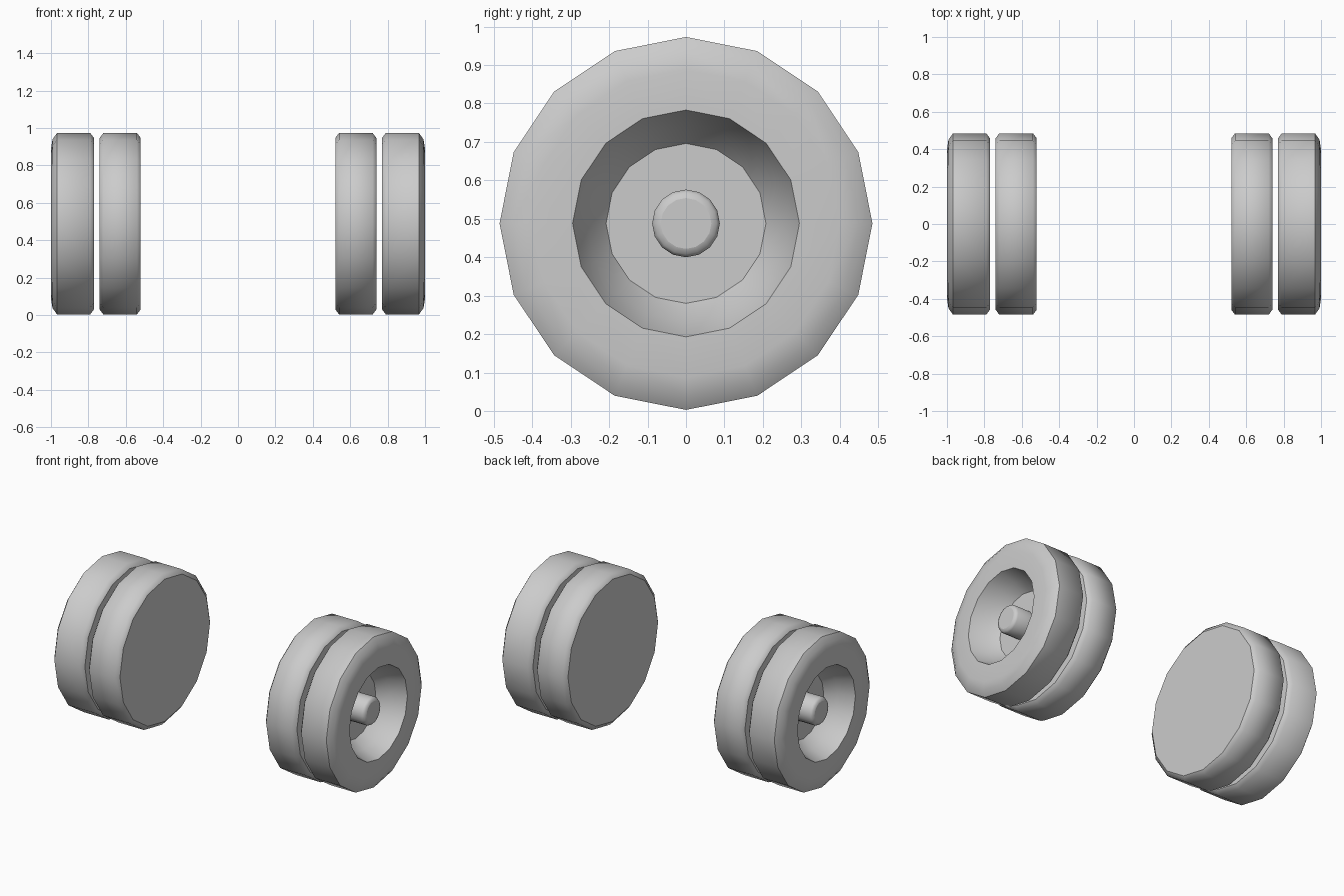
import bpy, bmesh, math

cube = bpy.data.objects.get("Cube")
if cube:
    bpy.data.objects.remove(cube)

AXLE_Z = 0.488   # height of the wheel axis
SIDES = 16

grey = bpy.data.materials.new("plain grey")
grey.use_nodes = True
colour = (0.6, 0.6, 0.6, 1.0)
grey.diffuse_color = colour
bsdf = next(n for n in grey.node_tree.nodes if n.type == 'BSDF_PRINCIPLED')
bsdf.inputs["Base Color"].default_value = colour


def lathe(name, profile, sides=SIDES):
    """Spin (x, radius) points around the axle, cap both ends, mirror to -x."""
    bm = bmesh.new()
    rings = []
    for x, r in profile:
        ring = []
        for i in range(sides):
            a = 2 * math.pi * i / sides
            ring.append(bm.verts.new((x, r * math.sin(a), AXLE_Z + r * math.cos(a))))
        rings.append(ring)
    for a, b in zip(rings, rings[1:]):
        for i in range(sides):
            j = (i + 1) % sides
            bm.faces.new((a[i], a[j], b[j], b[i])).smooth = True
    for ring in (rings[0], rings[-1]):
        bm.faces.new(ring).smooth = False   # flat end caps
    bmesh.ops.recalc_face_normals(bm, faces=bm.faces)
    for e in bm.edges:
        e.smooth = e.calc_face_angle(0) < math.radians(55)
    mesh = bpy.data.meshes.new(name)
    bm.to_mesh(mesh)
    bm.free()
    mesh.materials.append(grey)
    obj = bpy.data.objects.new(name, mesh)
    bpy.context.collection.objects.link(obj)
    obj.modifiers.new("mirror", 'MIRROR').use_mirror_merge = False
    return obj


# Outer wheels: flat back, rounded tyre, stepped recess down to the hub floor
lathe("outer_wheel", [
    (0.77, 0.458), (0.79, 0.485), (0.968, 0.485), (0.992, 0.45), (1.0, 0.40),
    (1.0, 0.295), (0.90, 0.258), (0.835, 0.208)])

# Inner wheels: solid discs with chamfered rims
lathe("inner_wheel", [
    (0.52, 0.458), (0.54, 0.485), (0.72, 0.485), (0.74, 0.458)])

# Hub pins: round-edged stubs standing on the recess floor
lathe("hub_pin", [(0.82, 0.088), (0.945, 0.088), (0.957, 0.08), (0.962, 0.066)])
